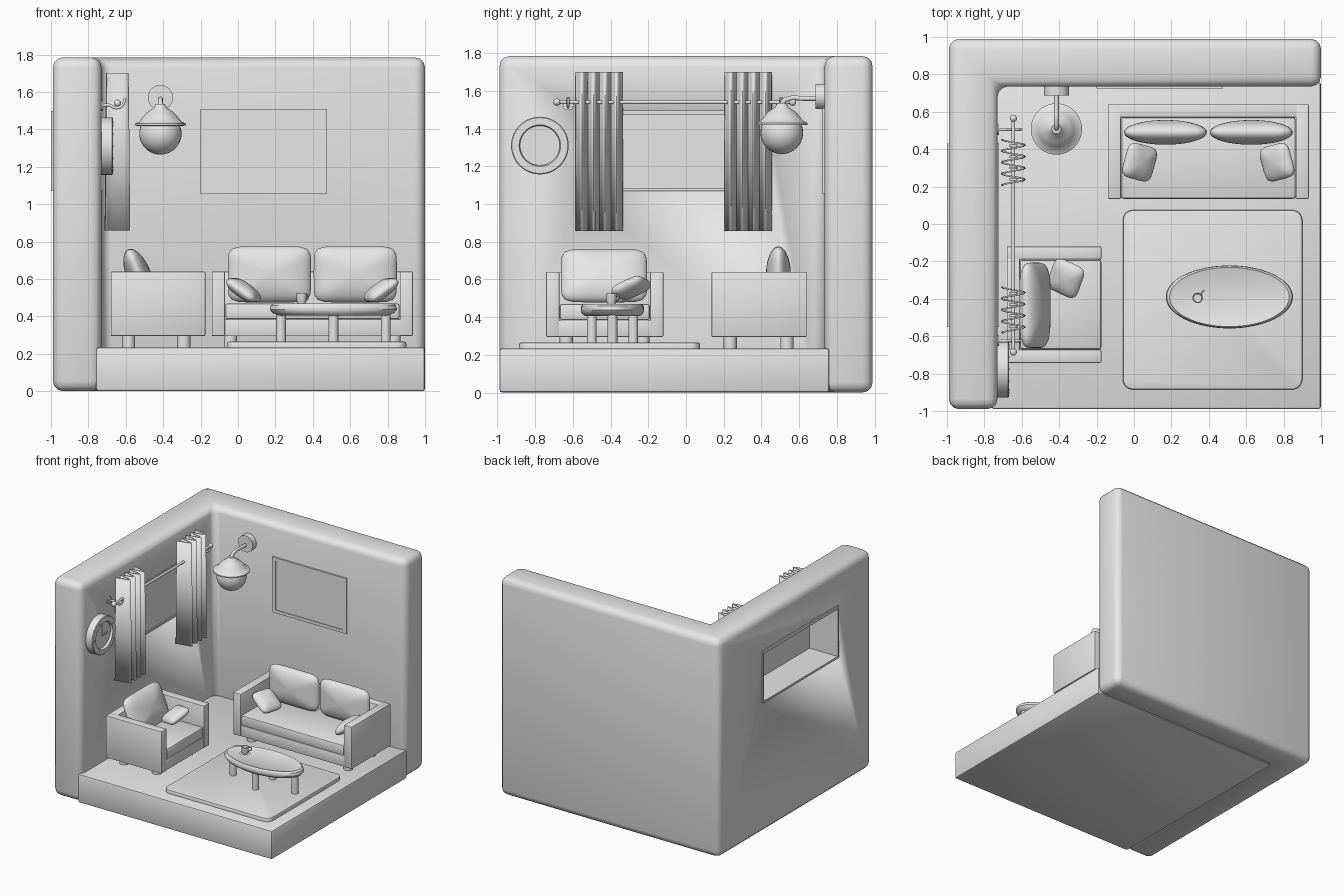
import bpy, bmesh, math
from mathutils import Matrix, Euler, Vector

if "Cube" in bpy.data.objects:
    bpy.data.objects.remove(bpy.data.objects["Cube"])

R = math.radians
grey = bpy.data.materials.new("plain_grey")
grey.diffuse_color = (0.8, 0.8, 0.8, 1)
grey.use_nodes = True
grey.node_tree.nodes["Principled BSDF"].inputs["Base Color"].default_value = grey.diffuse_color


def finish(name, bm, loc=(0, 0, 0), rot=(0, 0, 0), angle=35):
    bmesh.ops.recalc_face_normals(bm, faces=bm.faces)
    me = bpy.data.meshes.new(name)
    bm.to_mesh(me)
    bm.free()
    me.materials.append(grey)
    for p in me.polygons:
        p.use_smooth = True
    me.set_sharp_from_angle(angle=R(angle))
    ob = bpy.data.objects.new(name, me)
    ob.location = loc
    ob.rotation_euler = [R(a) for a in rot]
    bpy.context.collection.objects.link(ob)
    return ob


def box(name, x, y, z, bevel=0.0, seg=2):
    """Box from (min, max) ranges."""
    bm = bmesh.new()
    size = (x[1] - x[0], y[1] - y[0], z[1] - z[0])
    mid = Vector((sum(x) / 2, sum(y) / 2, sum(z) / 2))
    bmesh.ops.create_cube(bm, size=1, matrix=Matrix.Translation(mid) @ Matrix.Diagonal((*size, 1)))
    if bevel:
        bmesh.ops.bevel(bm, geom=bm.edges[:], offset=bevel, segments=seg, profile=0.5, affect='EDGES')
    return finish(name, bm)


def lathe(name, profile, loc, rot=(0, 0, 0), n=40, sy=1.0):
    """Revolve (radius, height) points about local z; sy squashes y."""
    bm = bmesh.new()
    rings = []
    for r, h in profile:
        if r == 0:
            rings.append([bm.verts.new((0, 0, h))])
        else:
            rings.append([bm.verts.new((r * math.cos(2 * math.pi * i / n),
                                        sy * r * math.sin(2 * math.pi * i / n), h)) for i in range(n)])
    for a, b in zip(rings, rings[1:]):
        for i in range(n):
            j = (i + 1) % n
            f = [a[i % len(a)], a[j % len(a)], b[j % len(b)], b[i % len(b)]]
            bm.faces.new(list(dict.fromkeys(f)))
    return finish(name, bm, loc, rot)


def rod(name, r, length, loc, rot=(0, 0, 0), n=20):
    return lathe(name, [(0, 0), (r, 0), (r, length), (0, length)], loc, rot, n)


def ball(name, r, loc):
    bm = bmesh.new()
    bmesh.ops.create_uvsphere(bm, u_segments=32, v_segments=20, radius=r)
    return finish(name, bm, loc, angle=60)


def cushion(name, half, loc, rot, power=5):
    """Squarish lens-shaped pillow, flat in local z."""
    bm = bmesh.new()
    bmesh.ops.create_uvsphere(bm, u_segments=48, v_segments=20, radius=1)
    for v in bm.verts:
        r = math.hypot(v.co.x, v.co.y)
        k = 1.0
        if r > 1e-5:
            k = (abs(v.co.x / r) ** power + abs(v.co.y / r) ** power) ** (-1 / power)
        v.co = (v.co.x * k * half[0], v.co.y * k * half[1], v.co.z * half[2])
    return finish(name, bm, loc, rot, angle=80)


def tube(name, pts, r):
    cu = bpy.data.curves.new(name, 'CURVE')
    cu.dimensions = '3D'
    cu.bevel_depth = r
    cu.bevel_resolution = 3
    cu.use_fill_caps = True
    sp = cu.splines.new('BEZIER')
    sp.bezier_points.add(len(pts) - 1)
    for p, co in zip(sp.bezier_points, pts):
        p.co = co
        p.handle_left_type = p.handle_right_type = 'AUTO'
    cu.materials.append(grey)
    ob = bpy.data.objects.new(name, cu)
    bpy.context.collection.objects.link(ob)
    bpy.ops.object.select_all(action='DESELECT')
    ob.select_set(True)
    bpy.context.view_layer.objects.active = ob
    bpy.ops.object.convert(target='MESH')


# L-shaped wall with soft edges
bm = bmesh.new()
outline = [(-.99, -.99), (-.73, -.99), (-.73, .735), (1, .735), (1, .99), (-.99, .99)]
face = bm.faces.new([bm.verts.new((x, y, 0)) for x, y in outline])
ext = bmesh.ops.extrude_face_region(bm, geom=[face])
bmesh.ops.translate(bm, vec=(0, 0, 1.785), verts=[v for v in ext['geom'] if isinstance(v, bmesh.types.BMVert)])
bmesh.ops.recalc_face_normals(bm, faces=bm.faces)
bmesh.ops.bevel(bm, geom=bm.edges[:], offset=.055, segments=3, profile=.5, affect='EDGES')
wall = finish("wall", bm, angle=40)

# Window opening, frame and pane
wy, wz = (-.55, .43), (1.07, 1.485)
cutter = box("window_cutter", (-1.2, -.6), wy, wz)
cutter.hide_render = True
cutter.hide_viewport = False
cutter.display_type = 'WIRE'
mod = wall.modifiers.new("window_hole", 'BOOLEAN')
mod.object = cutter
mod.operation = 'DIFFERENCE'
mod.solver = 'EXACT'
bpy.context.view_layer.objects.active = wall
bpy.ops.object.modifier_apply(modifier=mod.name)
bpy.data.objects.remove(cutter)
fx, t = (-1.0, -.722), .014
box("window_sill", fx, wy, (wz[0], wz[0] + t))
box("window_head", fx, wy, (wz[1] - t, wz[1] + .012))
box("window_jamb_front", fx, (wy[0], wy[0] + t), wz)
box("window_jamb_back", fx, (wy[1] - t, wy[1]), wz)
box("window_pane", (-.745, -.732), wy, wz)

# Floor and rug
box("floor", (-.76, 1), (-.99, .76), (0, .235), .015)
bm = bmesh.new()
bmesh.ops.create_cube(bm, size=1, matrix=Matrix.Translation((.42, -.405, .25)) @ Matrix.Diagonal((.96, .96, .03, 1)))
bmesh.ops.bevel(bm, geom=[e for e in bm.edges if abs(e.verts[0].co.z - e.verts[1].co.z) > .01],
                offset=.055, segments=6, profile=.5, affect='EDGES')
bmesh.ops.bevel(bm, geom=[e for e in bm.edges if min(v.co.z for v in e.verts) > .26],
                offset=.01, segments=2, profile=.5, affect='EDGES')
finish("rug", bm)

# Sofa
for n, x in (("left", (-.14, -.07)), ("right", (.865, .935))):
    box("sofa_arm_" + n, x, (.135, .64), (.295, .64), .006)
box("sofa_back", (-.08, .875), (.57, .64), (.295, .64), .006)
box("sofa_base", (-.08, .875), (.14, .58), (.295, .385), .004)
box("sofa_seat", (-.068, .863), (.135, .57), (.385, .47), .012)
for x in (-.04, .835):
    for y in (.235, .535):
        rod("sofa_leg", .035, .07, (x, y, .23))
for x in (.168, .627):
    cushion("sofa_back_cushion", (.222, .15, .066), (x, .49, .625), (90, 0, 0), 7)
for x, s in ((.03, 1), (.765, -1)):
    cushion("sofa_throw_pillow", (.095, .095, .042), (x, .33, .54), (0, 35 * s, -15 * s), 5)

# Armchair facing +x
for n, y in (("near", (-.742, -.672)), ("far", (-.19, -.12))):
    box("chair_arm_" + n, (-.68, -.175), y, (.295, .64), .006)
box("chair_back", (-.68, -.61), (-.68, -.18), (.295, .64), .006)
box("chair_base", (-.62, -.18), (-.68, -.18), (.295, .385), .004)
box("chair_seat", (-.61, -.175), (-.67, -.192), (.385, .47), .012)
for x in (-.585, -.29):
    for y in (-.635, -.228):
        rod("chair_leg", .035, .07, (x, y, .23))
cushion("chair_back_cushion", (.228, .15, .066), (-.53, -.435, .62), (68, 0, 90), 7)
cushion("chair_throw_pillow", (.09, .095, .042), (-.365, -.29, .555), (25, -12, -25), 5)

# Oval coffee table
lathe("table_top", [(0, .405), (.29, .405), (.325, .418), (.34, .437), (.335, .458), (.32, .469),
                    (.305, .465), (0, .465)], (.51, -.39, 0), n=64, sy=.495)
for x, y in ((.23, -.39), (.79, -.39), (.51, -.5), (.51, -.28)):
    rod("table_leg", .026, .155, (x, y, .26))

# Cup on saucer
lathe("saucer", [(0, .464), (.03, .465), (.042, .47), (.03, .469), (0, .468)], (.34, -.395, 0), n=28)
lathe("cup", [(0, .467), (.02, .467), (.027, .485), (.028, .525), (.024, .525), (.022, .485), (0, .478)],
      (.34, -.395, 0), n=24)
tube("cup_handle", [(.355, -.375, .515), (.37, -.36, .512), (.372, -.358, .495), (.355, -.378, .485)], .004)

# Curtains: pleated sheets, with rings on the rod
ROD_X, ROD_Z = -.645, 1.54
for name, y0 in (("front", -.582), ("back", .207)):
    bm = bmesh.new()
    N, rows = 48, []
    for z, amp in ((.858, .064), (1.28, .061), (1.70, .056)):
        rows.append([bm.verts.new((ROD_X - amp * math.cos(8 * math.pi * i / N), y0 + .245 * i / N, z))
                     for i in range(N + 1)])
    for a, b in zip(rows, rows[1:]):
        for i in range(N):
            bm.faces.new((a[i], a[i + 1], b[i + 1], b[i]))
    cur = finish("curtain_" + name, bm, angle=50)
    m = cur.modifiers.new("thickness", 'SOLIDIFY')
    m.thickness = .008
    m.offset = 0
    for k in range(4):
        lathe("curtain_ring", [(.012, -.006), (.021, -.006), (.021, .006), (.012, .006), (.012, -.006)],
              (ROD_X, y0 + .06 * (k + .5) + .002, ROD_Z), (90, 0, 0), 16)
rod("curtain_rod", .010, 1.23, (ROD_X, .555, ROD_Z), (90, 0, 0))
for y, s in ((-.685, -1), (.565, 1)):
    ball("rod_finial", .019, (ROD_X, y, ROD_Z))
    yb = y - s * .06
    tube("rod_bracket", [(-.735, yb, 1.525), (-.69, yb, 1.53), (-.655, yb, 1.515), (-.622, yb, 1.525),
                         (-.602, yb, 1.565)], .008)
    rod("bracket_plate", .028, .012, (-.733, yb, 1.525), (0, 90, 0))

# Wall clock
CY, CZ = -.775, 1.31
lathe("clock_case", [(0, 0), (.153, 0), (.153, .062), (.148, .067), (.11, .067), (.105, .048), (0, .048)],
      (-.735, CY, CZ), (0, 90, 0), 48)
for k in range(12):
    a = k * math.pi / 6
    rod("hour_dot", .006, .004, (-.67, CY + .128 * math.sin(a), CZ + .128 * math.cos(a)), (0, 90, 0), 10)
box("minute_hand", (-.688, -.682), (CY - .004, CY + .004), (CZ - .01, CZ + .085))
box("hour_hand", (-.688, -.680), (CY - .01, CY + .06), (CZ - .005, CZ + .005))

# Wall lamp
LX, LY = -.415, .508
lathe("lamp_plate", [(0, 0), (.067, 0), (.067, .05), (0, .05)], (LX, .737, 1.57), (90, 0, 0), 32)
tube("lamp_arm", [(LX, .70, 1.56), (LX, .62, 1.56), (LX, .55, 1.56), (LX, .515, 1.54), (LX, LY, 1.50)], .013)
lathe("lamp_shade", [(0, 1.535), (.025, 1.535), (.035, 1.515), (.07, 1.492), (.095, 1.465), (.112, 1.442),
                     (.137, 1.43), (.137, 1.42), (.11, 1.418), (0, 1.425)], (LX, LY, 0))
ball("lamp_globe", .113, (LX, LY, 1.378))

# Framed picture on the back wall
px, pz, b = (-.2, .475), (1.055, 1.508), .032
for n, z in (("bottom", (pz[0], pz[0] + .025)), ("top", (pz[1] - .025, pz[1]))):
    box("picture_frame_" + n, px, (.724, .74), z)
for n, x in (("left", (px[0], px[0] + b)), ("right", (px[1] - b, px[1]))):
    box("picture_frame_" + n, x, (.724, .74), pz)
box("picture_panel", px, (.73, .738), pz)
